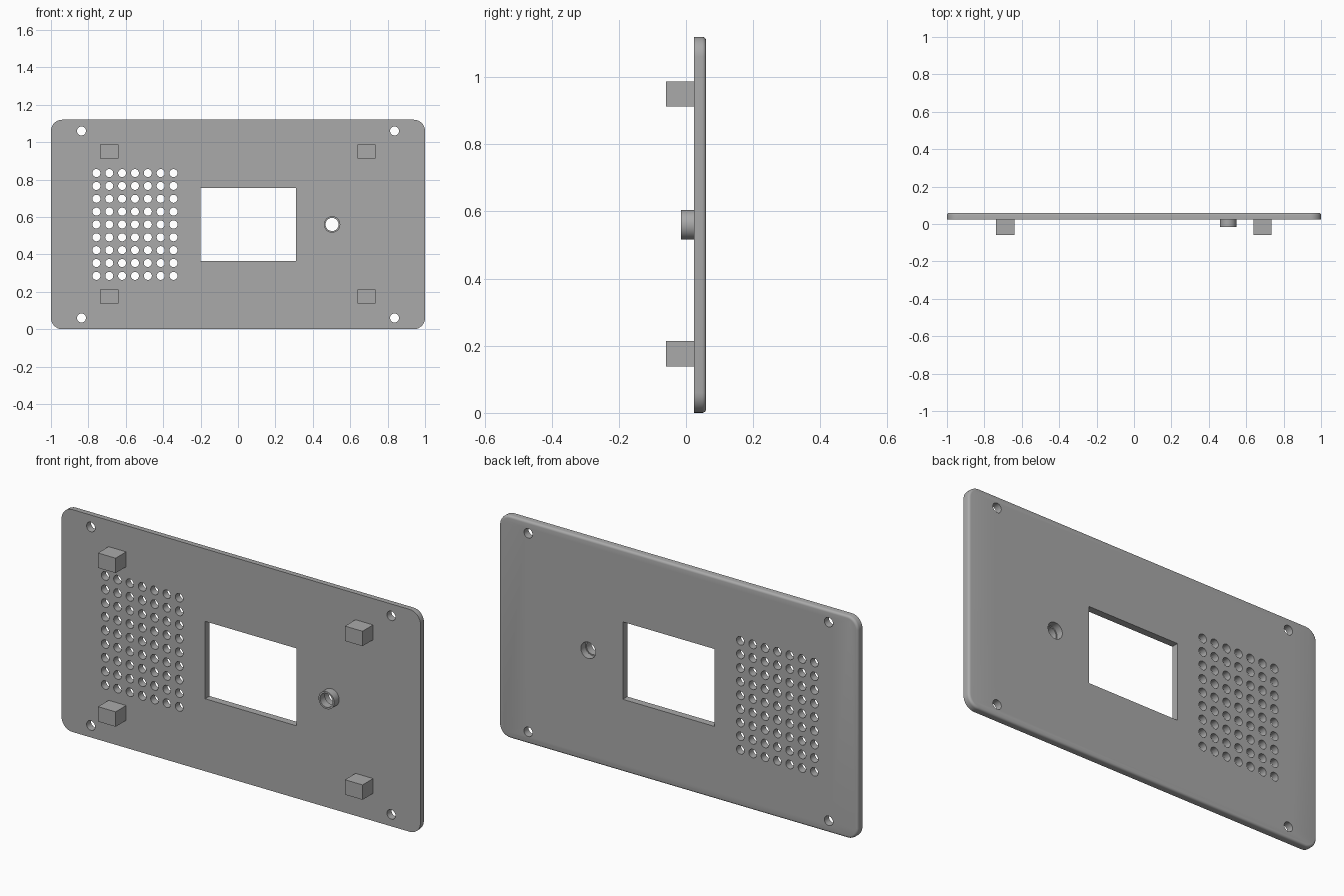
import bpy, bmesh, math
from mathutils import Matrix, Vector

cube = bpy.data.objects.get("Cube")
if cube:
    bpy.data.objects.remove(cube, do_unlink=True)

FRONT, BACK = 0.024, 0.06      # plate faces
HEIGHT = 1.12
MID = HEIGHT / 2

grey = bpy.data.materials.new("grey_plastic")
grey.use_nodes = True
grey.diffuse_color = (0.4, 0.4, 0.4, 1)
grey.node_tree.nodes["Principled BSDF"].inputs["Base Color"].default_value = (0.4, 0.4, 0.4, 1)


def make_object(name, bm):
    bmesh.ops.recalc_face_normals(bm, faces=bm.faces)
    mesh = bpy.data.meshes.new(name)
    bm.to_mesh(mesh)
    bm.free()
    mesh.materials.append(grey)
    obj = bpy.data.objects.new(name, mesh)
    bpy.context.collection.objects.link(obj)
    return obj


def add_box(bm, x0, x1, y0, y1, z0, z1):
    centre = Vector((x0 + x1, y0 + y1, z0 + z1)) / 2
    size = Matrix.Diagonal((x1 - x0, y1 - y0, z1 - z0, 1))
    bmesh.ops.create_cube(bm, size=1, matrix=Matrix.Translation(centre) @ size)


def add_cylinder(bm, x, z, radius, y0, y1, sides=24):
    matrix = Matrix.Translation((x, (y0 + y1) / 2, z)) @ Matrix.Rotation(math.pi / 2, 4, 'X')
    bmesh.ops.create_cone(bm, cap_ends=True, segments=sides, radius1=radius,
                          radius2=radius, depth=y1 - y0, matrix=matrix)


def smooth(obj):
    bpy.ops.object.select_all(action='DESELECT')
    obj.select_set(True)
    bpy.context.view_layer.objects.active = obj
    bpy.ops.object.shade_smooth_by_angle(angle=math.radians(35))


# Panel with rounded corners and a rounded back rim
bm = bmesh.new()
add_box(bm, -1, 1, FRONT, BACK, 0, HEIGHT)
corners = [e for e in bm.edges if abs(e.verts[0].co.y - e.verts[1].co.y) > 0.01]
bmesh.ops.bevel(bm, geom=corners, offset=0.06, segments=8, profile=0.5, affect='EDGES')
rim = [e for e in bm.edges if all(v.co.y > BACK - 0.001 for v in e.verts)]
bmesh.ops.bevel(bm, geom=rim, offset=0.012, segments=4, profile=0.5, affect='EDGES')
panel = make_object("panel", bm)

# Cutter: window, button hole, screw holes and vent grid
bm = bmesh.new()
add_box(bm, -0.2, 0.31, -0.1, 0.2, MID - 0.195, MID + 0.195)
add_cylinder(bm, 0.503, MID, 0.041, -0.1, 0.2, 32)
for x in (-0.837, 0.837):
    for side in (-1, 1):
        add_cylinder(bm, x, MID + side * 0.5, 0.024, -0.1, 0.2)
for col in range(7):
    for row in range(-4, 5):
        add_cylinder(bm, -0.757 + col * 0.0687, MID + row * 0.0687, 0.0215, -0.1, 0.2)
cutter = make_object("hole_cutter", bm)

cut = panel.modifiers.new("holes", 'BOOLEAN')
cut.operation = 'DIFFERENCE'
cut.solver = 'EXACT'
cut.object = cutter
bpy.context.view_layer.objects.active = panel
panel.select_set(True)
bpy.ops.object.modifier_apply(modifier=cut.name)
bpy.data.objects.remove(cutter, do_unlink=True)
smooth(panel)

# Button collar: a short tube on the front face
bm = bmesh.new()
sides = 32
rings = []
for radius, y in ((0.044, FRONT), (0.044, -0.015), (0.035, -0.015), (0.035, FRONT)):
    rings.append([bm.verts.new((0.503 + radius * math.cos(math.tau * i / sides), y,
                                MID + radius * math.sin(math.tau * i / sides)))
                  for i in range(sides)])
for a, b in zip(rings, rings[1:] + rings[:1]):
    for i in range(sides):
        j = (i + 1) % sides
        bm.faces.new((a[i], a[j], b[j], b[i]))
smooth(make_object("button_collar", bm))

# Mounting blocks
for side_name, x in (("right", -0.689), ("left", 0.687)):
    for level, z in (("lower", 0.176), ("upper", 0.95)):
        bm = bmesh.new()
        add_box(bm, x - 0.049, x + 0.049, -0.06, FRONT, z - 0.0375, z + 0.0375)
        make_object(f"{level}_{side_name}_block", bm)
